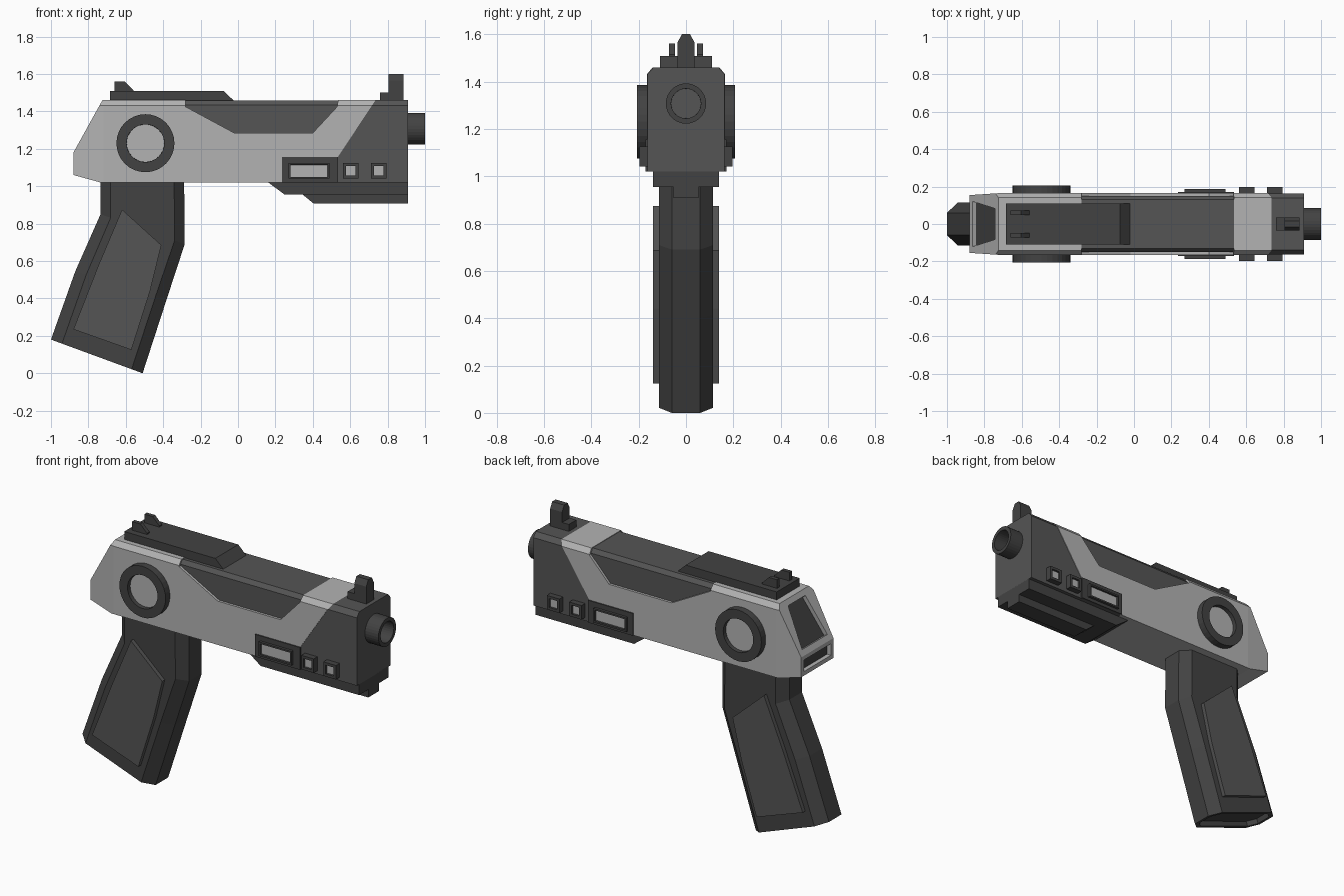
import bpy, bmesh, math
from mathutils import Vector

if "Cube" in bpy.data.objects:
    bpy.data.objects.remove(bpy.data.objects["Cube"])


def material(name, v):
    m = bpy.data.materials.new(name)
    m.diffuse_color = (v, v, v, 1)
    m.use_nodes = True
    m.node_tree.nodes["Principled BSDF"].inputs["Base Color"].default_value = m.diffuse_color
    return m


LIGHT = material("light_grey", 0.45)
DARK = material("dark_grey", 0.055)
MID = material("mid_grey", 0.09)


def finish(bm, name, *mats):
    me = bpy.data.meshes.new(name)
    bm.to_mesh(me)
    bm.free()
    for m in mats:
        me.materials.append(m)
    ob = bpy.data.objects.new(name, me)
    bpy.context.collection.objects.link(ob)
    return ob


def loft(rings):
    """Closed solid through rings with equal point counts."""
    bm = bmesh.new()
    vs = [[bm.verts.new(p) for p in r] for r in rings]
    n = len(vs[0])
    for a, b in zip(vs, vs[1:]):
        for i in range(n):
            bm.faces.new((a[i], a[(i + 1) % n], b[(i + 1) % n], b[i]))
    bm.faces.new(vs[0])
    bm.faces.new(vs[-1])
    bmesh.ops.recalc_face_normals(bm, faces=bm.faces)
    bm.normal_update()
    return bm


def prism(pts, y0, y1):
    """Side profile (x, z) extruded from y0 to y1."""
    return loft([[(x, y, z) for x, z in pts] for y in (y0, y1)])


def rect(x0, x1, z0, z1):
    return [(x0, z0), (x1, z0), (x1, z1), (x0, z1)]


def circle(x, z, r, n=32):
    return [(x + r * math.cos(2 * math.pi * i / n), z + r * math.sin(2 * math.pi * i / n)) for i in range(n)]


def slice_off(bm, co, no):
    """Cut away everything beyond a plane and cap the cut."""
    r = bmesh.ops.bisect_plane(bm, geom=bm.verts[:] + bm.edges[:] + bm.faces[:],
                               plane_co=co, plane_no=no, clear_outer=True)
    edges = [e for e in r["geom_cut"] if isinstance(e, bmesh.types.BMEdge) and e.is_boundary]
    bmesh.ops.holes_fill(bm, edges=edges, sides=0)
    bmesh.ops.recalc_face_normals(bm, faces=bm.faces)
    bm.normal_update()


def chamfer_top(bm, half):
    for s in (-1, 1):
        slice_off(bm, (0, s * half, 1.431), (0, s * 0.03, 0.025))


def recess(bm, face, rim, depth, narrow=1.0):
    """Inset a face, push it inward and give it the second material."""
    bmesh.ops.inset_individual(bm, faces=[face], thickness=rim, use_even_offset=True)
    if narrow != 1:
        zmid = face.calc_center_median().z
        for v in face.verts:
            if v.co.z > zmid:
                v.co.y *= narrow
    no = face.normal.copy()
    bmesh.ops.inset_individual(bm, faces=[face], thickness=0.0005, use_even_offset=True)
    for v in face.verts:
        v.co -= no * depth
    face.material_index = 1


def facing(bm, direction):
    return max(bm.faces, key=lambda f: f.calc_center_median().dot(direction)
               if f.normal.dot(direction) > 0.9 else -9)


# light outer shell with the side notch and tapered rear
shell = prism([(-0.88, 1.06), (-0.88, 1.18), (-0.725, 1.46), (-0.28, 1.46), (-0.28, 1.425),
               (-0.02, 1.285), (0.40, 1.285), (0.53, 1.425), (0.535, 1.46), (0.735, 1.46),
               (0.53, 1.15), (0.24, 1.15), (0.24, 1.02), (-0.735, 1.02)], -0.165, 0.165)
chamfer_top(shell, 0.165)
for s in (-1, 1):
    slice_off(shell, (-0.72, s * 0.165, 1.2), (-0.066, s, 0))
rear = [f for f in shell.faces if f.normal.x < -0.6 and f.calc_center_median().x < -0.7]
for f in rear:
    slanted = f.normal.z > 0.2
    recess(shell, f, 0.035 if slanted else 0.025, 0.025, 0.65 if slanted else 1)
finish(shell, "outer_shell", LIGHT, DARK)

# dark slide seen inside the notch
core = prism(rect(-0.5, 0.59, 1.25, 1.457), -0.15, 0.15)
chamfer_top(core, 0.152)
finish(core, "slide_core", MID)

# dark nose
nose = prism([(0.735, 1.46), (0.91, 1.46), (0.91, 1.02), (0.24, 1.02), (0.24, 1.15), (0.53, 1.15)],
             -0.162, 0.162)
chamfer_top(nose, 0.162)
finish(nose, "nose_block", MID)

# stepped rail under the nose
finish(prism([(0.155, 1.025), (0.25, 0.955), (0.91, 0.955), (0.91, 1.025)], -0.14, 0.14),
       "under_rail", DARK)
finish(prism([(0.34, 0.96), (0.405, 0.907), (0.91, 0.907), (0.91, 0.96)], -0.052, 0.052),
       "rail_tongue", DARK)

# barrel with bore
barrel = loft([[(x, y, z) for y, z in circle(0, 1.307, 0.085)] for x in (0.85, 1.0)])
recess(barrel, facing(barrel, Vector((1, 0, 0))), 0.022, 0.1)
finish(barrel, "barrel", DARK, MID)

# side details, mirrored
for s, side in ((-1, "front"), (1, "back")):
    out = Vector((0, s, 0))
    details = [("side_ring", circle(-0.495, 1.23, 0.155), 0.207, 0.054, 0.025),
               ("long_window", rect(0.27, 0.49, 1.04, 1.125), 0.188, 0.01, 0.012),
               ("small_window_a", rect(0.562, 0.645, 1.04, 1.125), 0.197, 0.016, 0.012),
               ("small_window_b", rect(0.71, 0.795, 1.04, 1.125), 0.197, 0.016, 0.012)]
    for name, pts, y, rim, depth in details:
        bm = prism(pts, s * 0.1, s * y)
        recess(bm, facing(bm, out), rim, depth)
        finish(bm, f"{name}_{side}", DARK, LIGHT)
    finish(prism(rect(0.235, 0.535, 1.02, 1.155), s * 0.1, s * 0.172), f"window_plate_{side}", DARK)
    finish(prism([(-0.62, 0.875), (-0.41, 0.685), (-0.47, 0.44), (-0.57, 0.125), (-0.88, 0.235),
                  (-0.745, 0.58)], s * 0.1, s * 0.14), f"grip_panel_{side}", MID)
    finish(prism([(-0.66, 1.5), (-0.66, 1.56), (-0.605, 1.56), (-0.56, 1.515), (-0.56, 1.5)],
                 s * 0.047, s * 0.071), f"rear_sight_{side}", DARK)

# raised plate on top
finish(prism([(-0.685, 1.45), (-0.685, 1.508), (-0.075, 1.508), (-0.015, 1.45)], -0.11, 0.11),
       "top_plate", DARK)

# front sight with tapered post
finish(prism(rect(0.76, 0.885, 1.45, 1.502), -0.036, 0.036), "front_sight_base", DARK)
finish(loft([[(x, y, z) for x, y in ((0.805, -w), (0.885, -w), (0.885, w), (0.805, w))]
             for z, w in ((1.49, 0.036), (1.565, 0.036), (1.6, 0.017))]), "front_sight_post", DARK)

# grip: chamfered section swept down tilted back-to-front lines
rings = []
for bx, bz, fx, fz in ((-0.735, 1.03, -0.288, 1.03), (-0.735, 0.85, -0.285, 0.69),
                       (-0.87, 0.545, -0.38, 0.4), (-1.0, 0.18, -0.51, 0.0)):
    b, f = Vector((bx, 0, bz)), Vector((fx, 0, fz))
    rings.append([b.lerp(f, t) + Vector((0, y, 0)) for t, y in
                  ((0, -0.06), (0.12, -0.115), (0.88, -0.115), (1, -0.06),
                   (1, 0.06), (0.88, 0.115), (0.12, 0.115), (0, 0.06))])
grip = loft(rings)
recess(grip, min(grip.faces, key=lambda f: f.calc_center_median().z), 0.025, 0.03)
finish(grip, "grip", DARK, DARK)
